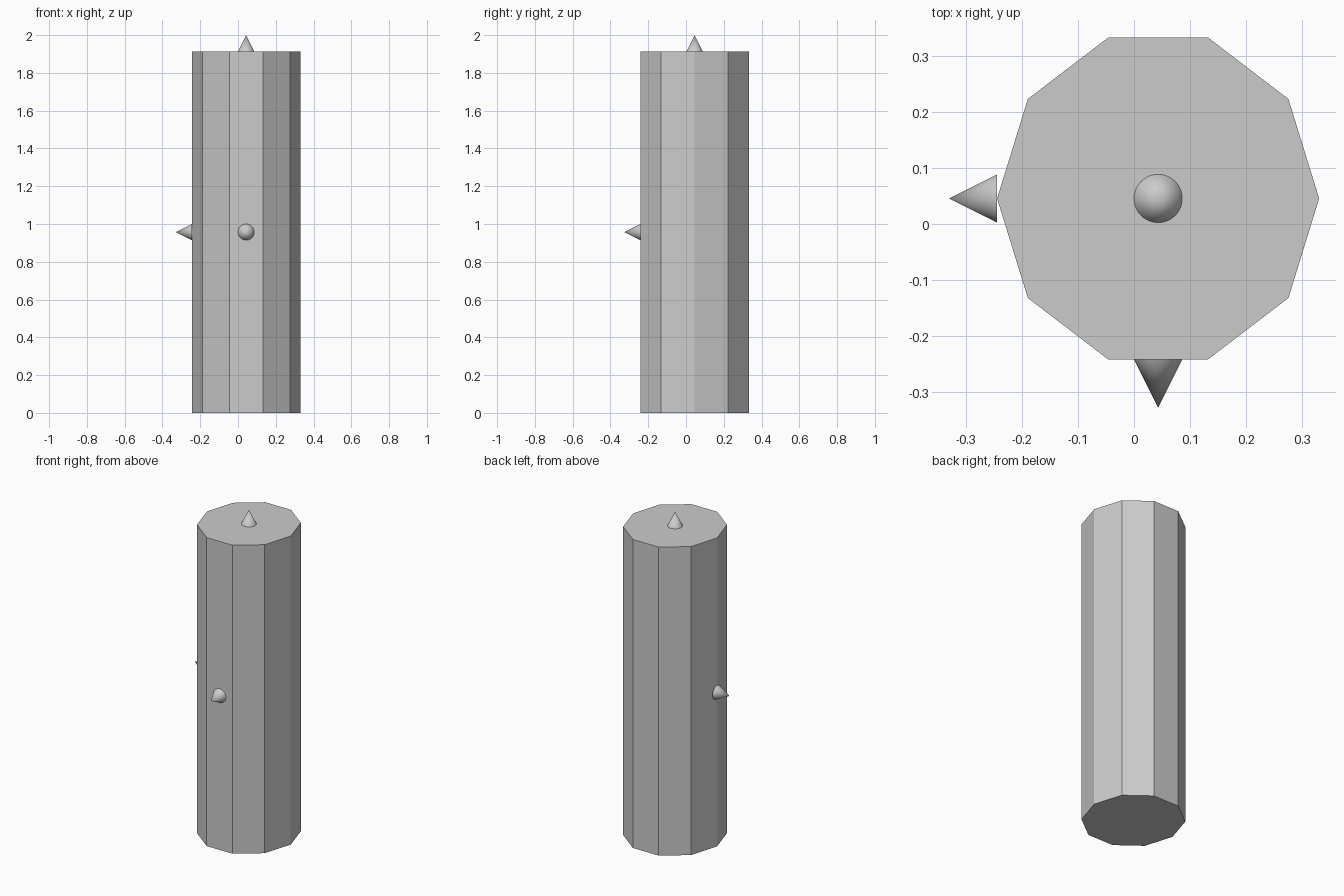
import bpy
from math import pi
from mathutils import Matrix

cube = bpy.data.objects.get("Cube")
if cube:
    bpy.data.objects.remove(cube, do_unlink=True)

# Dimensions
CX, CY = 0.043, 0.0455
HALF = 0.287
HEIGHT = 1.914
SPIKE_R, SPIKE_H = 0.043, 0.086

grey = bpy.data.materials.new("plain grey")
grey.use_nodes = True
colour = (0.6, 0.6, 0.6, 1)
grey.diffuse_color = colour
grey.node_tree.nodes["Principled BSDF"].inputs["Base Color"].default_value = colour


def finish(name):
    obj = bpy.context.object
    obj.name = name
    obj.data.materials.append(grey)
    return obj


# Ten-sided column, stretched slightly so it is as deep as it is wide
bpy.ops.mesh.primitive_cylinder_add(vertices=10, radius=HALF, depth=HEIGHT)
column = finish("column")
column.data.transform(Matrix.Rotation(pi / 2, 4, "Z"))
stretch = HALF / max(v.co.y for v in column.data.vertices)
column.data.transform(Matrix.Diagonal((1, stretch, 1, 1)))
column.location = (CX, CY, HEIGHT / 2)


# Round spikes marking the top, front and right side
def spike(name, location, rotation):
    bpy.ops.mesh.primitive_cone_add(vertices=48, radius1=SPIKE_R, radius2=0,
                                    depth=SPIKE_H, location=location,
                                    rotation=rotation)
    finish(name)
    bpy.ops.object.shade_smooth_by_angle()


reach = HALF + SPIKE_H / 2
spike("top_spike", (CX, CY, HEIGHT + SPIKE_H / 2), (0, 0, 0))
spike("front_spike", (CX, CY - reach, HEIGHT / 2), (pi / 2, 0, 0))
spike("right_spike", (CX - reach, CY, HEIGHT / 2), (0, -pi / 2, 0))
